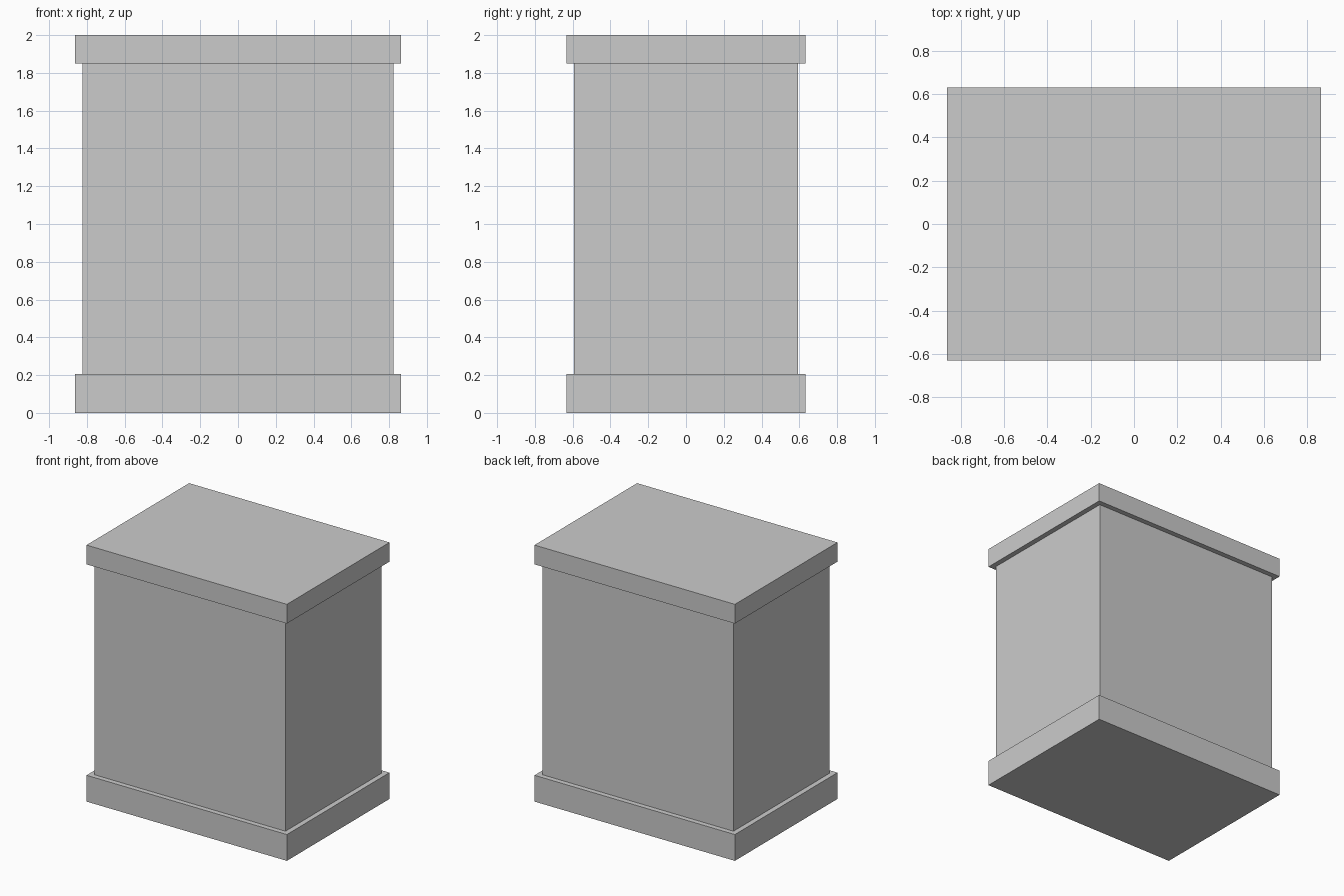
import bpy

if "Cube" in bpy.data.objects:
    bpy.data.objects.remove(bpy.data.objects["Cube"])


def box(name, half_x, half_y, z0, z1):
    bpy.ops.mesh.primitive_cube_add(size=1, location=(0, 0, (z0 + z1) / 2))
    obj = bpy.context.object
    obj.name = name
    obj.scale = (2 * half_x, 2 * half_y, z1 - z0)
    bpy.ops.object.transform_apply(location=False, rotation=False, scale=True)
    return obj


# Wide plinth at the bottom
box("base_plinth", 0.864, 0.632, 0.0, 0.205)
# Slightly inset main body
box("body", 0.824, 0.592, 0.205, 1.85)
# Overhanging top slab
box("top_slab", 0.864, 0.632, 1.85, 2.0)
